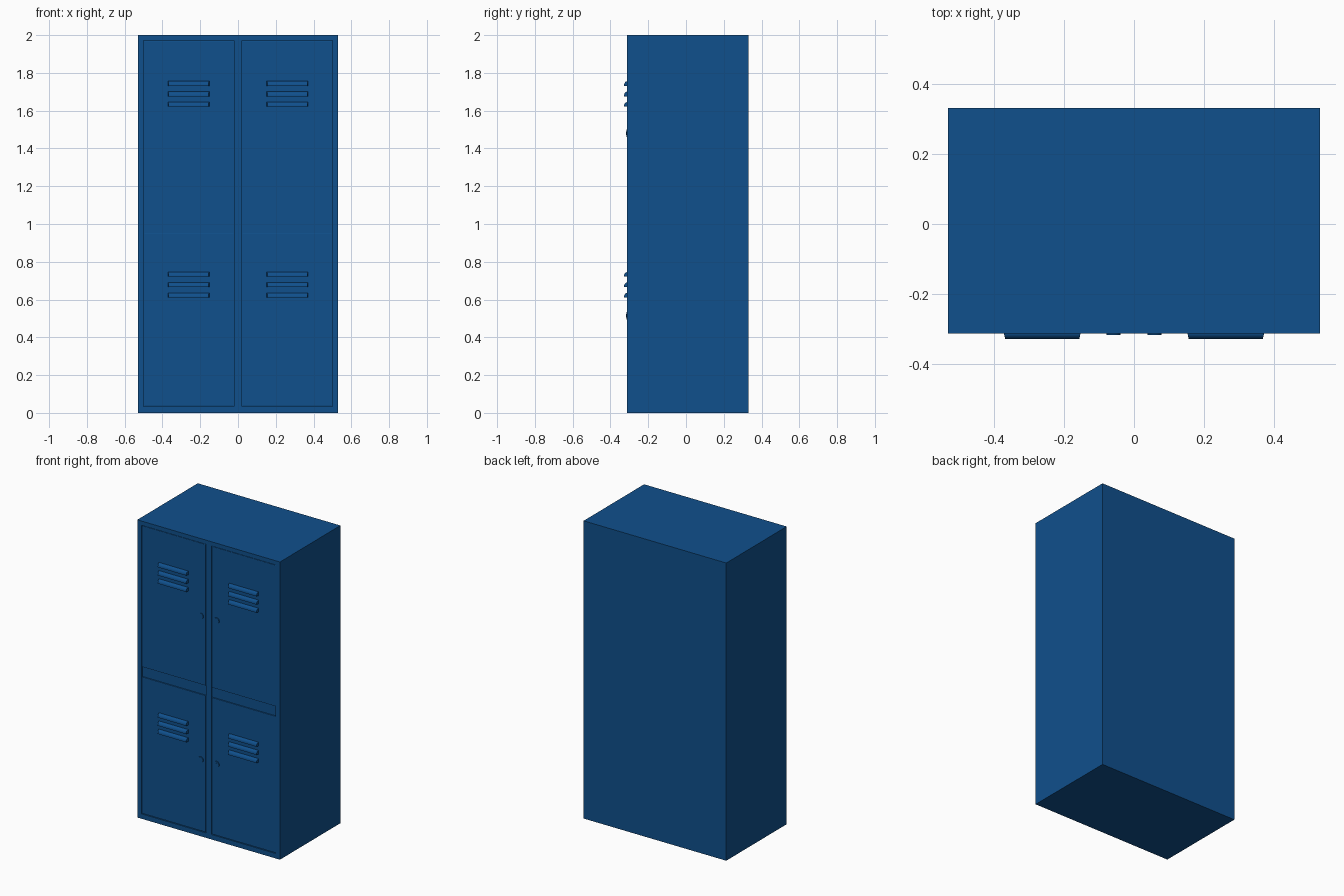
import bpy, bmesh, math
from mathutils import Matrix

if "Cube" in bpy.data.objects:
    bpy.data.objects.remove(bpy.data.objects["Cube"])

blue = bpy.data.materials.new("locker_blue")
blue.diffuse_color = (0.005, 0.08, 0.265, 1)
blue.use_nodes = True
blue.node_tree.nodes["Principled BSDF"].inputs["Base Color"].default_value = blue.diffuse_color

FRONT, BACK = -0.312, 0.33
HALF_W, HEIGHT = 0.53, 2.0
X0, X1 = 0.02, 0.499          # door opening, inner and outer edge
GAP = 0.003


def finish(name, bm):
    bmesh.ops.recalc_face_normals(bm, faces=bm.faces[:])
    me = bpy.data.meshes.new(name)
    bm.to_mesh(me)
    bm.free()
    me.materials.append(blue)
    ob = bpy.data.objects.new(name, me)
    bpy.context.collection.objects.link(ob)
    return ob


def box(name, x0, x1, y0, y1, z0, z1, bevel=0):
    bm = bmesh.new()
    mat = Matrix.Translation(((x0 + x1) / 2, (y0 + y1) / 2, (z0 + z1) / 2)) \
        @ Matrix.Diagonal((x1 - x0, y1 - y0, z1 - z0, 1))
    bmesh.ops.create_cube(bm, size=1, matrix=mat)
    ob = finish(name, bm)
    if bevel:
        m = ob.modifiers.new("bevel", 'BEVEL')
        m.width, m.segments = bevel, 2
    return ob


def hood(name, x0, x1, z0, z1, base, depth):
    """Vent hood: curved top falling to a lip, with rounded tapered ends."""
    bm = bmesh.new()
    n = 6
    prof = [(base - depth * math.sin(a), z0 + (z1 - z0) * math.cos(a), 0.004 * math.sin(a))
            for a in (math.pi / 2 * i / n for i in range(n + 1))]
    prof += [(base - depth, z0 - 0.004, 0.004), (base, z0 - 0.004, 0)]
    left = [bm.verts.new((x0 + t, y, z)) for y, z, t in prof]
    right = [bm.verts.new((x1 - t, y, z)) for y, z, t in prof]
    bm.faces.new(left)
    bm.faces.new(right)
    for i in range(len(prof)):
        j = (i + 1) % len(prof)
        bm.faces.new((left[i], left[j], right[j], right[i]))
    return finish(name, bm)


def disc(name, x, z, r, y0, y1):
    bm = bmesh.new()
    mat = Matrix.Translation((x, (y0 + y1) / 2, z)) @ Matrix.Rotation(math.pi / 2, 4, 'X')
    bmesh.ops.create_cone(bm, cap_ends=True, segments=24, radius1=r, radius2=r,
                          depth=y1 - y0, matrix=mat)
    return finish(name, bm)


# Cabinet body with one shallow pocket per column of doors
body = box("cabinet_body", -HALF_W, HALF_W, FRONT, BACK, 0, HEIGHT)
DOOR_Y = FRONT + 0.002
for side in (-1, 1):
    xa, xb = sorted((side * X0, side * X1))
    label = "left" if side < 0 else "right"
    cutter = box("pocket_cutter_" + label, xa, xb, FRONT - 0.1, FRONT + 0.009, 0.033, 1.972)
    cutter.hide_render = True
    cutter.hide_set(True)
    m = body.modifiers.new("pocket", 'BOOLEAN')
    m.object, m.operation, m.solver = cutter, 'DIFFERENCE', 'EXACT'

    # Doors, each with three vent hoods and a lock; the band between stays recessed
    for row, z0, z1, vent, lock in (("upper", 1.02, 1.969, 1.735, 1.48),
                                    ("lower", 0.036, 0.953, 0.725, 0.515)):
        tag = row + "_" + label
        box("door_" + tag, xa + GAP, xb - GAP, DOOR_Y, FRONT + 0.012, z0, z1, 0.002)
        va, vb = sorted((side * 0.152, side * 0.371))
        for k in range(3):
            z = vent - 0.055 * k
            v = hood(f"vent_hood_{tag}_{k + 1}", va, vb, z, z + 0.021, DOOR_Y, 0.018)
        disc("lock_" + tag, side * 0.059, lock, 0.02, FRONT - 0.004, DOOR_Y + 0.002)
        # Small key slot plate in the lock
        box("key_slot_" + tag, side * 0.059 - 0.002, side * 0.059 + 0.002,
            FRONT - 0.005, FRONT, lock - 0.009, lock + 0.009)

# Smooth curved vents and round locks, keep edges crisp
for ob in bpy.context.scene.objects:
    if ob.name.startswith(("vent_hood", "lock_")):
        bpy.ops.object.select_all(action='DESELECT')
        ob.select_set(True)
        bpy.context.view_layer.objects.active = ob
        bpy.ops.object.shade_smooth_by_angle(angle=math.radians(35))
